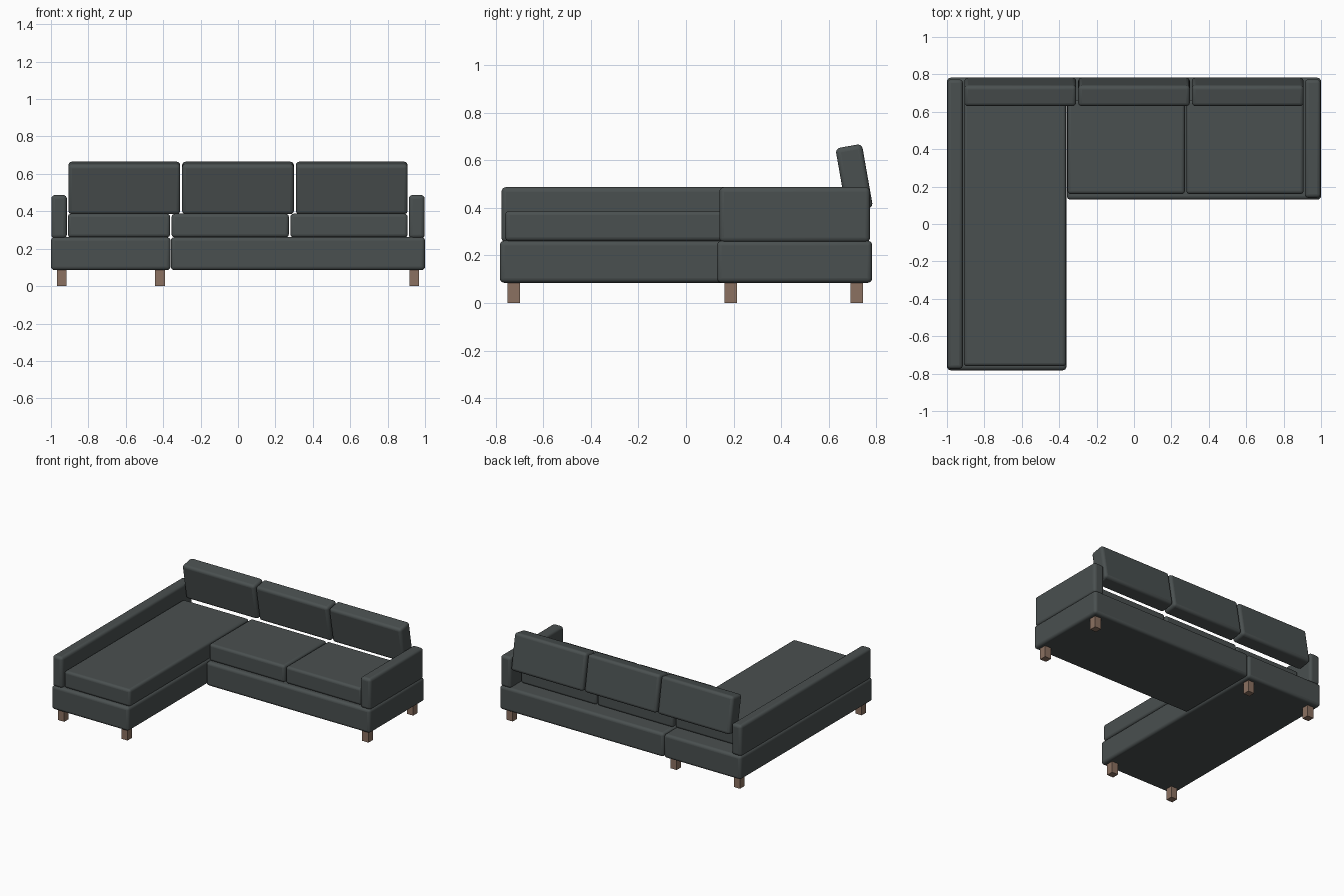
import bpy
import math
from mathutils import Vector

cube = bpy.data.objects.get("Cube")
if cube:
    bpy.data.objects.remove(cube, do_unlink=True)


def make_material(name, color):
    mat = bpy.data.materials.new(name)
    mat.use_nodes = True
    mat.diffuse_color = (*color, 1)
    mat.node_tree.nodes["Principled BSDF"].inputs["Base Color"].default_value = (*color, 1)
    return mat


fabric = make_material("charcoal fabric", (0.068, 0.08, 0.08))
wood = make_material("brown wood", (0.26, 0.165, 0.12))


def box(name, x, y, z, mat, radius=0.0, tilt=0.0):
    """Box from (min, max) ranges, with optional rounded edges and backrest tilt."""
    low, high = Vector((x[0], y[0], z[0])), Vector((x[1], y[1], z[1]))
    bpy.ops.mesh.primitive_cube_add(size=1, location=(low + high) / 2)
    obj = bpy.context.object
    obj.name = name
    obj.scale = high - low
    bpy.ops.object.transform_apply(location=False, rotation=False, scale=True)
    obj.rotation_euler.x = tilt
    obj.data.materials.append(mat)
    if radius:
        bevel = obj.modifiers.new("rounded edges", 'BEVEL')
        bevel.width = radius
        bevel.segments = 4
        bpy.ops.object.shade_smooth_by_angle(angle=math.radians(35))
    return obj


# Upholstered bases: long chaise and the two-seat section
BASE_Z = (0.085, 0.262)
box("chaise_base", (-1, -0.361), (-0.782, 0.782), BASE_Z, fabric, 0.02)
box("sofa_base", (-0.359, 1), (0.13, 0.782), BASE_Z, fabric, 0.02)

# Arms
ARM_Z = (0.255, 0.487)
box("right_arm", (-0.998, -0.915), (-0.775, 0.773), ARM_Z, fabric, 0.02)
box("left_arm", (0.913, 0.998), (0.14, 0.773), ARM_Z, fabric, 0.02)

# Seat cushions
SEAT_Z = (0.26, 0.387)
box("chaise_seat", (-0.91, -0.363), (-0.76, 0.652), SEAT_Z, fabric, 0.018)
box("middle_seat", (-0.355, 0.272), (0.16, 0.664), SEAT_Z, fabric, 0.018)
box("left_seat", (0.28, 0.907), (0.16, 0.664), SEAT_Z, fabric, 0.018)

# Back cushions, leaning towards the seats
for side, center in (("right", -0.608), ("middle", 0), ("left", 0.608)):
    box(side + "_back_cushion", (center - 0.299, center + 0.299),
        (0.65, 0.763), (0.389, 0.661), fabric, 0.02, math.radians(10))

# Square legs
LEGS = {
    "chaise_front_right_leg": (-0.942, -0.723),
    "chaise_front_left_leg": (-0.417, -0.723),
    "back_right_leg": (-0.942, 0.717),
    "back_middle_leg": (-0.417, 0.717),
    "back_left_leg": (0.942, 0.717),
    "front_left_leg": (0.942, 0.188),
}
HALF = 0.026
for name, (x, y) in LEGS.items():
    box(name, (x - HALF, x + HALF), (y - HALF, y + HALF), (0, 0.09), wood)
